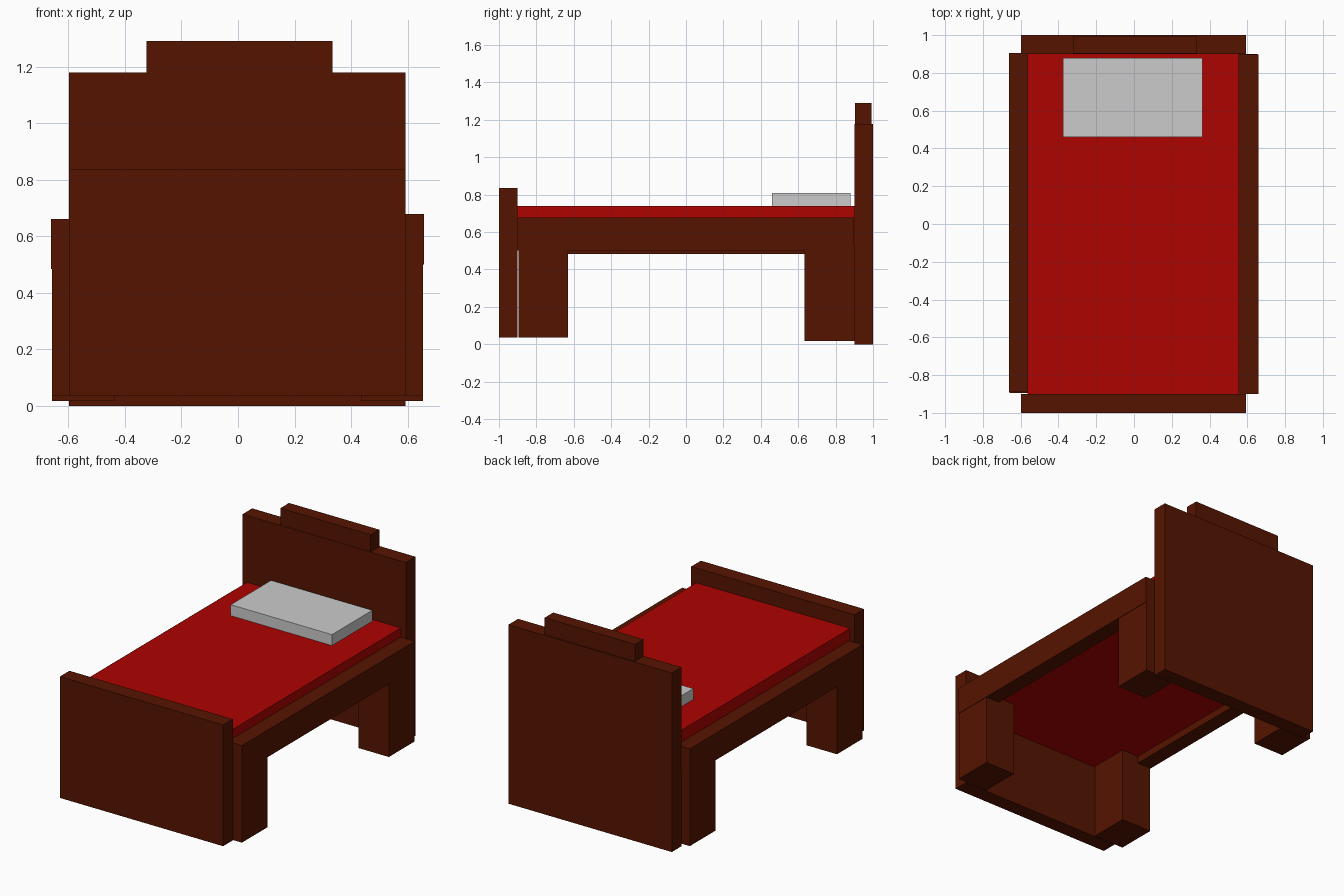
import bpy

if "Cube" in bpy.data.objects:
    bpy.data.objects.remove(bpy.data.objects["Cube"])


def material(name, color):
    m = bpy.data.materials.new(name)
    m.diffuse_color = (*color, 1)
    m.use_nodes = True
    m.node_tree.nodes["Principled BSDF"].inputs["Base Color"].default_value = m.diffuse_color
    return m


wood = material("dark_wood", (0.092, 0.007, 0.0))
red = material("red_blanket", (0.42, 0.001, 0.0))


def box(name, x, y, z, mat=None):
    """Axis-aligned box from (min, max) ranges."""
    bpy.ops.mesh.primitive_cube_add(size=1, location=[sum(r) / 2 for r in (x, y, z)])
    ob = bpy.context.object
    ob.name = name
    ob.scale = [r[1] - r[0] for r in (x, y, z)]
    bpy.ops.object.transform_apply(location=False, rotation=False, scale=True)
    if mat:
        ob.data.materials.append(mat)
    return ob


# Headboard with raised crest, and footboard
box("headboard", (-0.597, 0.592), (0.90, 1.0), (0, 1.178), wood)
box("headboard_crest", (-0.323, 0.334), (0.903, 0.992), (1.178, 1.29), wood)
box("footboard", (-0.597, 0.592), (-1.0, -0.90), (0.037, 0.835), wood)

# Narrow side rails, the left one set slightly lower
box("left_rail", (-0.662, -0.56), (-0.89, 0.905), (0.483, 0.66), wood)
box("right_rail", (0.555, 0.658), (-0.90, 0.898), (0.50, 0.678), wood)

# Legs, wider than the rails
for side, x, top in (("left", (-0.658, -0.437), 0.53), ("right", (0.435, 0.655), 0.53)):
    box(side + "_front_leg", x, (-0.895, -0.63), (0.037, top), wood)
    box(side + "_back_leg", x, (0.633, 0.90), (0.017, top), wood)

# Mattress and pillow
box("mattress", (-0.565, 0.555), (-0.90, 0.90), (0.53, 0.738), red)
box("pillow", (-0.375, 0.362), (0.46, 0.88), (0.738, 0.81))
